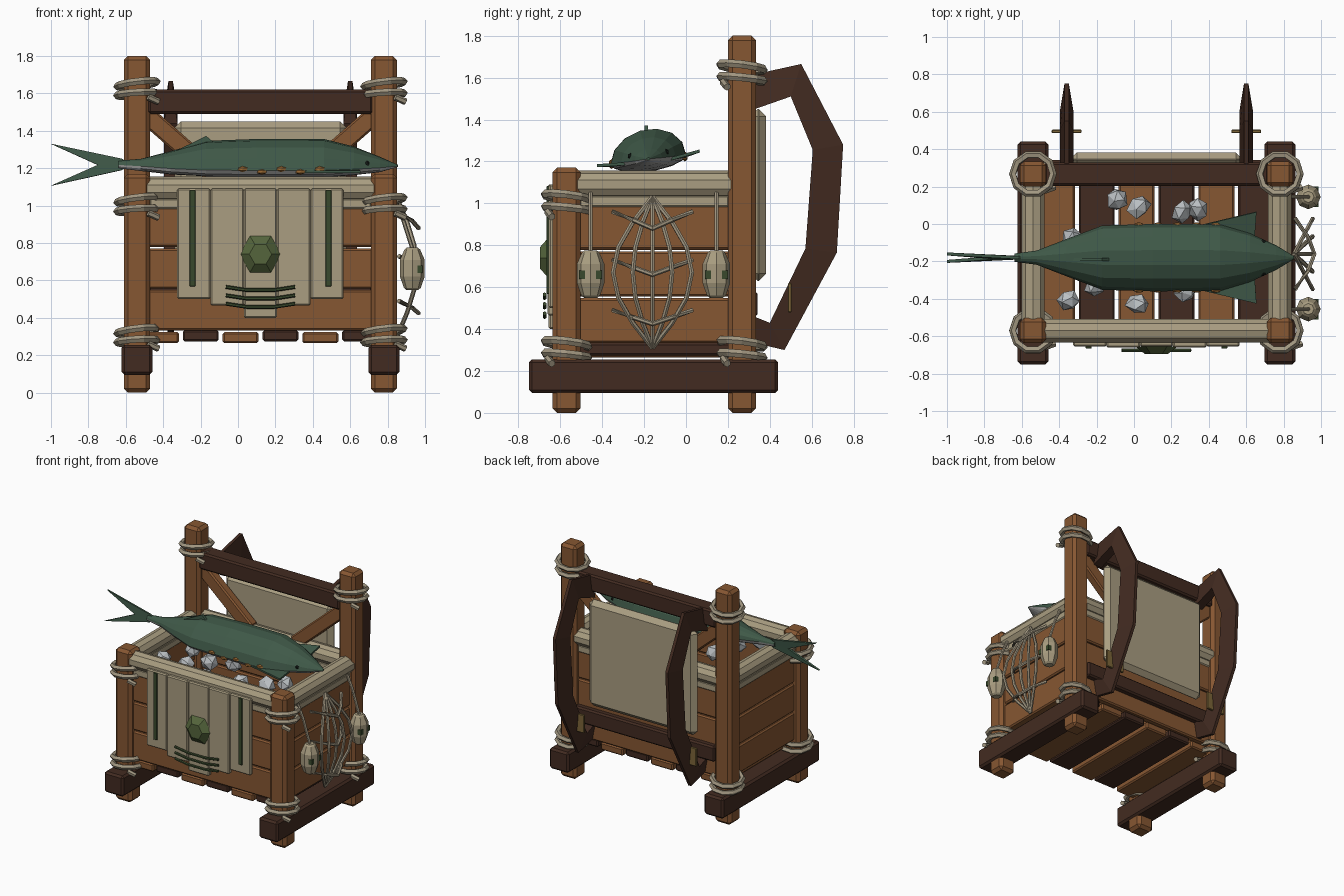
import bpy, bmesh, math, random
from mathutils import Vector, Matrix

if "Cube" in bpy.data.objects:
    bpy.data.objects.remove(bpy.data.objects["Cube"])

random.seed(4)

def mat(name, c):
    m = bpy.data.materials.new(name)
    m.diffuse_color = (*c, 1)
    m.use_nodes = True
    m.node_tree.nodes["Principled BSDF"].inputs["Base Color"].default_value = m.diffuse_color
    return m

WOOD = mat("wood", (0.24, 0.095, 0.032))
DARK = mat("dark_wood", (0.055, 0.024, 0.015))
CLOTH = mat("cloth", (0.40, 0.34, 0.22))
ROPE = mat("rope", (0.36, 0.31, 0.22))
GREEN = mat("fish_green", (0.05, 0.1, 0.065))
BELLY = mat("fish_belly", (0.36, 0.36, 0.35))
OLIVE = mat("olive", (0.09, 0.13, 0.045))
DKGREEN = mat("dark_green", (0.04, 0.065, 0.025))
SPOT = mat("spot", (0.3, 0.13, 0.03))
BLACK = mat("black", (0.01, 0.015, 0.012))
ICE = mat("ice", (0.5, 0.53, 0.55))
BRASS = mat("brass", (0.2, 0.13, 0.04))

CX, HX = 0.12, 0.66            # crate centre and post offset in x
YF, YB = -0.57, 0.267          # front and back post rows
YM = (YF + YB) / 2

def finish(name, bm, m, bevel=0):
    bmesh.ops.recalc_face_normals(bm, faces=bm.faces)
    me = bpy.data.meshes.new(name)
    bm.to_mesh(me)
    bm.free()
    for x in (m if isinstance(m, list) else [m]):
        me.materials.append(x)
    o = bpy.data.objects.new(name, me)
    bpy.context.collection.objects.link(o)
    if bevel:
        b = o.modifiers.new("bevel", 'BEVEL')
        b.width, b.segments = bevel, 1
    return o

def box(name, c, s, m, bevel=0.01, ry=0):
    bm = bmesh.new()
    bmesh.ops.create_cube(bm, size=1)
    bm.transform(Matrix.Translation(c) @ Matrix.Rotation(ry, 4, 'Y') @ Matrix.Diagonal((*s, 1)))
    return finish(name, bm, m, bevel)

def ball(name, c, s, m, sub=1, jitter=0):
    bm = bmesh.new()
    bmesh.ops.create_icosphere(bm, subdivisions=sub, radius=1)
    for v in bm.verts:
        v.co *= 1 + random.uniform(-jitter, jitter)
    rot = Matrix.Rotation(random.random() * 6 if jitter else 0, 4, (1, 1, 0.5))
    bm.transform(Matrix.Translation(c) @ rot @ Matrix.Diagonal((*s, 1)))
    return finish(name, bm, m)

def loft(name, rings, m):
    bm = bmesh.new()
    vs = [[bm.verts.new(p) for p in r] for r in rings]
    n = len(vs[0])
    for a, b in zip(vs, vs[1:]):
        for i in range(n):
            bm.faces.new((a[i], a[(i + 1) % n], b[(i + 1) % n], b[i]))
    bm.faces.new(vs[0])
    bm.faces.new(vs[-1][::-1])
    return finish(name, bm, m)

def tube(name, pts, r, m, n=6):
    pts = [Vector(p) for p in pts]
    radii = r if isinstance(r, list) else [r] * len(pts)
    rings = []
    for i, p in enumerate(pts):
        d = (pts[min(i + 1, len(pts) - 1)] - pts[max(i - 1, 0)]).normalized()
        u = d.cross(Vector((0, 1, 0)) if abs(d.y) < 0.8 else Vector((1, 0, 0))).normalized()
        w = d.cross(u)
        rings.append([p + radii[i] * (u * math.cos(t) + w * math.sin(t))
                      for t in (2 * math.pi * k / n for k in range(n))])
    return loft(name, rings, m)

def plate(name, pts, thick, m):
    bm = bmesh.new()
    f = bm.faces.new([bm.verts.new(p) for p in pts])
    f.normal_update()
    nrm = f.normal.copy()
    r = bmesh.ops.extrude_face_region(bm, geom=[f])
    for v in r["geom"]:
        if isinstance(v, bmesh.types.BMVert):
            v.co += nrm * thick
    bm.transform(Matrix.Translation(-nrm * thick / 2))
    return finish(name, bm, m)

def ring(name, c, tilt_x, tilt_y):
    bpy.ops.mesh.primitive_torus_add(location=c, rotation=(tilt_x, tilt_y, 0), major_radius=0.108,
                                     minor_radius=0.02, major_segments=10, minor_segments=5)
    o = bpy.context.object
    o.name = name
    o.data.materials.append(ROPE)

# posts, skids and rope lashings
for sx in (-1, 1):
    x = CX + sx * HX
    box("skid", (x, -0.155, 0.175), (0.165, 1.19, 0.16), DARK, 0.015)
    for y, h, top in ((YF, 1.17, 1.0), (YB, 1.8, 1.62)):
        box("post", (x, y, h / 2), (0.14, 0.135, h), WOOD, 0.022)
        for z in (0.3, top):
            ring("lashing", (x, y, z + 0.03), -0.12, -0.12)
            ring("lashing", (x, y, z - 0.025), -0.1, -0.06)
            tube("lashing_tail", [(x + 0.06, y - 0.09, z - 0.04), (x + 0.115, y - 0.07, z - 0.065)], 0.018, ROPE)
    # side planks and rolled rim
    for i in range(3):
        box("side_plank", (x, YM, 0.44 + 0.223 * i), (0.06, 0.74, 0.215), WOOD)
    box("side_lip", (x, YM, 1.01), (0.075, 0.72, 0.06), CLOTH)
    tube("side_rim_roll", [(x, YF, 1.09), (x, YB, 1.09)], 0.066, CLOTH, 10)
for y in (YF, YB):
    for i in range(3):
        box("end_plank", (CX, y, 0.44 + 0.223 * i), (1.2, 0.06, 0.215), WOOD)
    box("end_lip", (CX, y, 1.01), (1.19, 0.075, 0.06), CLOTH)
    tube("end_rim_roll", [(CX - HX, y, 1.09), (CX + HX, y, 1.09)], 0.066, CLOTH, 10)

# floor slats
for i in range(6):
    box("floor_slat", (-0.412 + 0.213 * i, YM, 0.3 + (-0.006, 0.004)[i % 2]),
        (0.192, 0.86, 0.06), (WOOD, DARK)[i % 2])

# back frame: crossbars, braces and padded panel
box("top_crossbar", (CX, YB, 1.555), (1.2, 0.125, 0.13), DARK, 0.012)
box("lower_crossbar", (CX, YB + 0.03, 0.52), (1.2, 0.09, 0.12), DARK, 0.012)
for s in (-1, 1):
    box("brace", (CX + s * 0.4, YB, 1.3), (0.55, 0.07, 0.1), WOOD, 0.01, -s * 0.72)
box("back_pad", (CX, 0.345, 1.04), (0.92, 0.075, 0.82), CLOTH, 0.035)

# shoulder straps with buckles: outer and inner side profile pairs (y, z)
OUT = [(0.3, 1.61), (0.55, 1.665), (0.75, 1.28), (0.72, 0.765), (0.47, 0.3), (0.3, 0.34)]
INN = [(0.3, 1.44), (0.5, 1.51), (0.605, 1.255), (0.57, 0.785), (0.4, 0.43), (0.3, 0.47)]
for s in (-1, 1):
    x = CX + s * 0.48
    loft("shoulder_strap", [[(x - 0.012, *a), (x + 0.012, *a), (x + 0.036, *b), (x - 0.036, *b)]
                            for a, b in zip(OUT, INN)], DARK)
    box("strap_buckle", (x, 0.495, 0.55), (0.16, 0.018, 0.14), BRASS, 0.004)

# front cloth flap with stripes, emblem-like patch and stitched cords
for i, bot in enumerate((0.5, 0.465, 0.4, 0.465, 0.5)):
    box("cloth_strip", (CX + (i - 2) * 0.178, -0.638 - 0.006 * (i % 2), (1.09 + bot) / 2),
        (0.178, 0.035, 1.09 - bot), CLOTH, 0.008)
for s in (-1, 1):
    box("green_stripe", (CX + s * 0.363, -0.657, 0.825), (0.032, 0.018, 0.515), DKGREEN, 0.003)
bm = bmesh.new()
bmesh.ops.create_cone(bm, cap_ends=True, segments=6, radius1=0.112, radius2=0.06, depth=0.04)
bm.transform(Matrix.Translation((CX, -0.676, 0.74)) @ Matrix.Rotation(math.pi / 2, 4, 'X') @ Matrix.Rotation(math.pi / 6, 4, 'Z'))
finish("hex_patch", bm, OLIVE)
for z in (0.565, 0.52, 0.475):
    tube("stitched_cord", [(CX + t * 0.185, -0.675, z - 0.02 * (1 - t * t)) for t in (-1, -0.4, 0.4, 1)], 0.01, DKGREEN)

# net on the right side
NY = -0.16
for k in range(-2, 3):
    tube("net_rope", [(0.855 + 0.1 * math.sin(math.pi * t), NY + 0.094 * k * math.sin(math.pi * t), 1.03 - 0.72 * t)
                      for t in (i / 6 for i in range(7))], 0.012, ROPE)
for z, d in ((0.94, 0.06), (0.71, 0.05), (0.47, 0.045)):
    tube("net_cross_rope", [(0.86, NY - 0.19, z + 0.02), (0.93, NY - 0.09, z - d / 3), (0.965, NY, z - d),
                            (0.93, NY + 0.09, z - d / 3), (0.86, NY + 0.19, z + 0.02)], 0.012, ROPE)

# hanging floats
for y in (-0.455, 0.145):
    tube("float", [(0.932, y, z) for z in (0.775, 0.765, 0.71, 0.62, 0.56, 0.548)],
         [0.03, 0.042, 0.066, 0.066, 0.045, 0.03], CLOTH, 8)
    tube("float_cord", [(0.83, y, 1.05), (0.875, y, 0.95), (0.932, y, 0.77)], 0.011, ROPE)
    for s in (-1, 1):
        box("float_mark", (0.932 + 0.04, y + s * 0.04, 0.66), (0.03, 0.03, 0.04), DKGREEN, 0)

# fish body: x, half width, centre z, height above, depth below
FY, N = -0.18, 14
BODY = [(-0.64, 0.022, 1.22, 0.02, 0.02), (-0.52, 0.038, 1.215, 0.035, 0.03), (-0.36, 0.1, 1.21, 0.08, 0.042),
        (-0.17, 0.172, 1.21, 0.135, 0.05), (0.1, 0.18, 1.21, 0.145, 0.058), (0.46, 0.178, 1.21, 0.145, 0.055),
        (0.62, 0.13, 1.21, 0.105, 0.045), (0.76, 0.066, 1.21, 0.05, 0.03), (0.855, 0.008, 1.212, 0.006, 0.006)]
rings = []
for x, w, z, up, dn in BODY:
    rings.append([(x, FY + w * math.cos(a), z + (up if math.sin(a) > 0 else dn) * math.sin(a) + 0.12 * w * math.cos(a))
                  for a in (2 * math.pi * k / N for k in range(N))])
fish = loft("fish_body", rings, [GREEN, BELLY])
for p in fish.data.polygons:
    if p.normal.z < -0.15 and len(p.vertices) == 4:
        p.material_index = 1

# fish tail, fins, eyes and spots
for s in (-1, 1):
    plate("tail_fin", [(-0.58, FY, 1.22), (-0.62, FY, 1.22 + s * 0.03), (-1.0, FY + s * 0.02, 1.218 + s * 0.112),
                       (-0.75, FY, 1.217)], 0.016, GREEN)
    plate("side_fin", [(0.3, FY + s * 0.16, 1.2 + s * 0.02), (0.655, FY + s * 0.245, 1.215 + s * 0.035),
                       (0.645, FY + s * 0.1, 1.2 + s * 0.01)], 0.014, GREEN)
    ball("fish_eye", (0.69, FY + s * 0.085, 1.235 + s * 0.01), (0.016, 0.014, 0.016), BLACK)
    for i in range(5):
        ball("fish_spot", (0.025 + 0.103 * i, FY + s * 0.175, (1.195, 1.18)[i % 2] + 0.018 + s * 0.018),
             (0.03, 0.014, 0.016), SPOT)
plate("back_fin", [(-0.42, FY - 0.01, 1.25), (-0.17, FY - 0.01, 1.372), (-0.12, FY - 0.01, 1.33), (-0.3, FY - 0.01, 1.22)],
      0.018, GREEN)

# ice chunks under the fish
for x, y in ((-0.09, 0.13), (0.03, 0.09), (0.26, 0.06), (0.34, 0.08), (-0.33, -0.08), (-0.35, -0.41), (-0.21, -0.33),
             (0.02, -0.43), (0.28, -0.36), (0.1, -0.2), (0.42, -0.25), (-0.12, -0.18), (0.55, -0.2)):
    ball("ice_chunk", (x, y, 1.04 + random.uniform(-0.03, 0.03)), (0.065, 0.055, 0.06), ICE, 1, 0.16)
